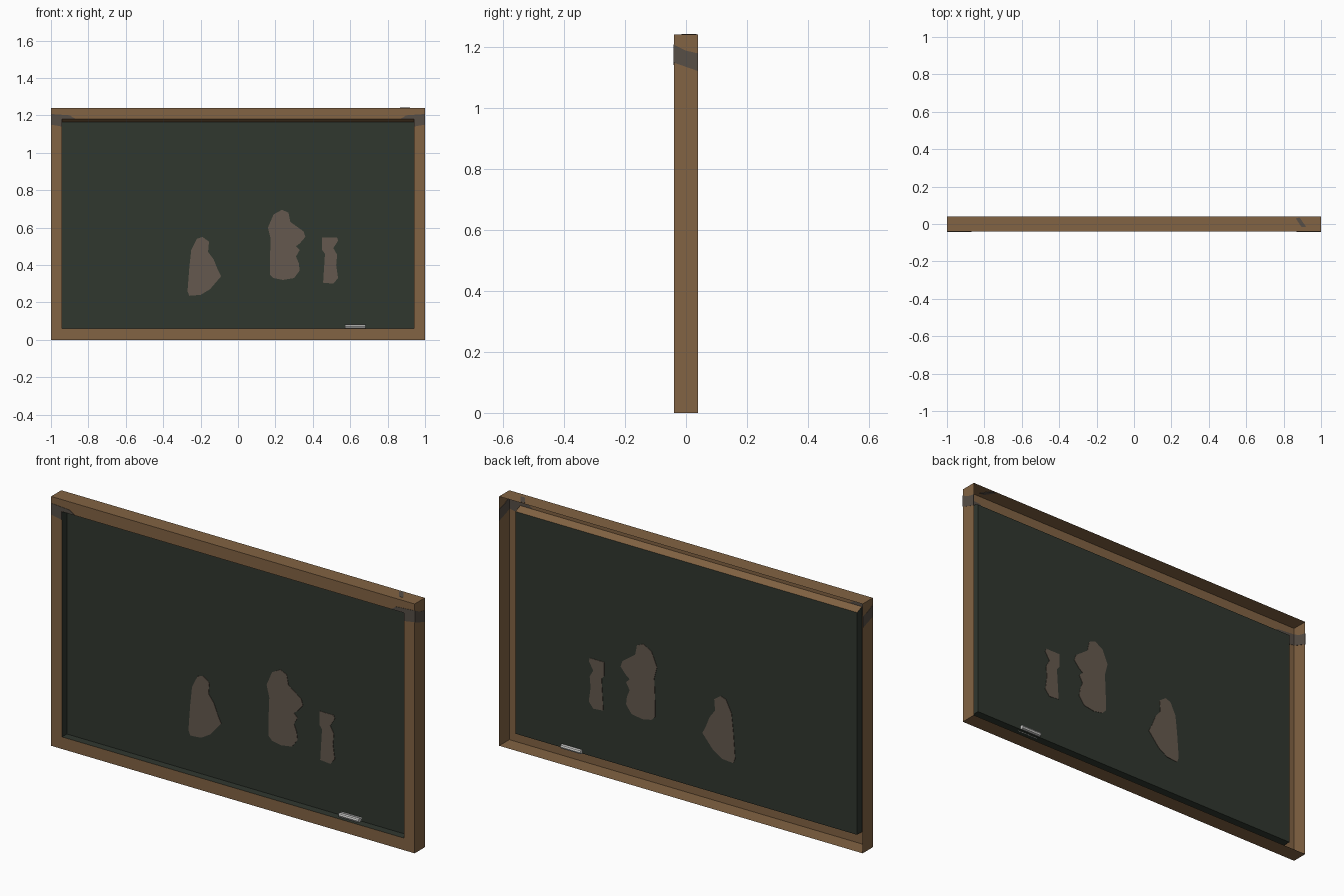
import bpy, bmesh, math
from mathutils import Vector, Matrix

if "Cube" in bpy.data.objects:
    bpy.data.objects.remove(bpy.data.objects["Cube"])


def material(name, rgb):
    m = bpy.data.materials.new(name)
    lin = [((c / 255 + 0.055) / 1.055) ** 2.4 for c in rgb]
    m.diffuse_color = (*lin, 1)
    m.use_nodes = True
    m.node_tree.nodes["Principled BSDF"].inputs["Base Color"].default_value = m.diffuse_color
    return m


WOOD = material("brown wood", (130, 99, 67))
BOARD = material("dark green slate", (48, 55, 47))
SMUDGE = material("dusty smudge", (101, 89, 78))
TAPE = material("grey tape", (87, 78, 70))
CHALK = material("chalk white", (205, 205, 203))

Y0, Y1, YB = -0.04, 0.04, -0.002      # front, back, board sheet


def finish(name, bm, mat):
    me = bpy.data.meshes.new(name)
    bm.to_mesh(me)
    bm.free()
    me.materials.append(mat)
    ob = bpy.data.objects.new(name, me)
    bpy.context.collection.objects.link(ob)
    return ob


def rect(x, z0, z1, y):
    return [(-x, y, z0), (x, y, z0), (x, y, z1), (-x, y, z1)]


def sheet(name, quads, mat):
    bm = bmesh.new()
    for q in quads:
        bm.faces.new([bm.verts.new(p) for p in q])
    bmesh.ops.remove_doubles(bm, verts=bm.verts, dist=1e-5)
    return finish(name, bm, mat)


def bridge(a, b, sides=range(4)):
    """Quads joining two matching rectangles."""
    return [[a[i], a[(i + 1) % 4], b[(i + 1) % 4], b[i]] for i in sides]


def plate(name, pts, normal, mat, t=0.004):
    """Thin plate straddling a sheet, so it shows on both sides."""
    bm = bmesh.new()
    n = Vector(normal)
    f = bm.faces.new([bm.verts.new(Vector(p) - n * t / 2) for p in pts])
    new = bmesh.ops.extrude_face_region(bm, geom=[f])["geom"]
    bmesh.ops.translate(bm, vec=n * t,
                        verts=[v for v in new if isinstance(v, bmesh.types.BMVert)])
    bmesh.ops.recalc_face_normals(bm, faces=bm.faces)
    return finish(name, bm, mat)


# Frame: open-backed shell with front face, outer walls and sloping top lip
outer_back = rect(1, 0, 1.24, Y1)
outer = rect(1, 0, 1.24, Y0)
inner = rect(0.94, 0.06, 1.18, Y0)
recess = rect(0.94, 0.06, 1.165, YB)
sheet("frame", bridge(outer_back, outer) + bridge(outer, inner)
      + bridge(inner, recess, [2]), WOOD)

# Writing surface set into the frame, with its recess walls
sheet("writing_board", [recess] + bridge(inner, recess, [0, 1, 3]), BOARD)

# Eraser smudges, outlines in hundredths (x, z)
smudges = {
    "left": [(-27, 26), (-26, 23.5), (-20, 24), (-15, 27), (-9, 34), (-11, 38),
             (-13, 43), (-16, 47), (-15.5, 52.5), (-19, 55), (-22, 54), (-25, 48), (-26, 39)],
    "middle": [(17, 35), (19, 33), (24, 32), (30, 33), (33, 37), (32.5, 41), (31, 44.5),
               (33, 48), (31, 50), (33, 51.5), (36, 55), (35, 58), (31.5, 60.5), (28, 63),
               (27, 68), (23.5, 69.5), (19, 67), (16, 60), (17.5, 54), (17, 42)],
    "right": [(45.5, 30.5), (51, 30), (53.5, 33), (52.5, 40), (53, 45.5), (51, 49),
              (53.5, 53), (53, 54.7), (45, 54.7), (45, 48), (46.5, 46)],
}
for key, pts in smudges.items():
    plate("smudge_" + key, [(x / 100, YB, z / 100) for x, z in pts], (0, -1, 0), SMUDGE)

# Grey tape patches on the upper corners and on the top edge
for side, s in (("left", -1), ("right", 1)):
    plate("tape_front_" + side,
          [(s * x, Y0, z) for x, z in ((0.999, 1.15), (0.941, 1.14), (0.941, 1.181),
                                       (0.87, 1.181), (0.90, 1.2), (0.999, 1.207))],
          (0, -1, 0), TAPE, 0.003)
    plate("tape_side_" + side,
          [(s * 0.9995, y, z) for y, z in ((-0.04, 1.148), (0.04, 1.12), (0.04, 1.178),
                                           (0.0, 1.187), (-0.04, 1.207))],
          (1, 0, 0), TAPE, 0.003)
plate("tape_top", [(0.865, 0.03, 1.2395), (0.885, 0.035, 1.2395),
                   (0.92, -0.015, 1.2395), (0.895, -0.015, 1.2395)], (0, 0, 1), TAPE, 0.003)

# Chalk sticks resting on the lower ledge
for name, y in (("chalk_front", -0.018), ("chalk_back", 0.004)):
    bm = bmesh.new()
    bmesh.ops.create_cone(bm, cap_ends=True, segments=8, radius1=0.011, radius2=0.011,
                          depth=0.11,
                          matrix=Matrix.Translation((0.627, y, 0.07))
                          @ Matrix.Rotation(math.pi / 2, 4, 'Y'))
    finish(name, bm, CHALK)
